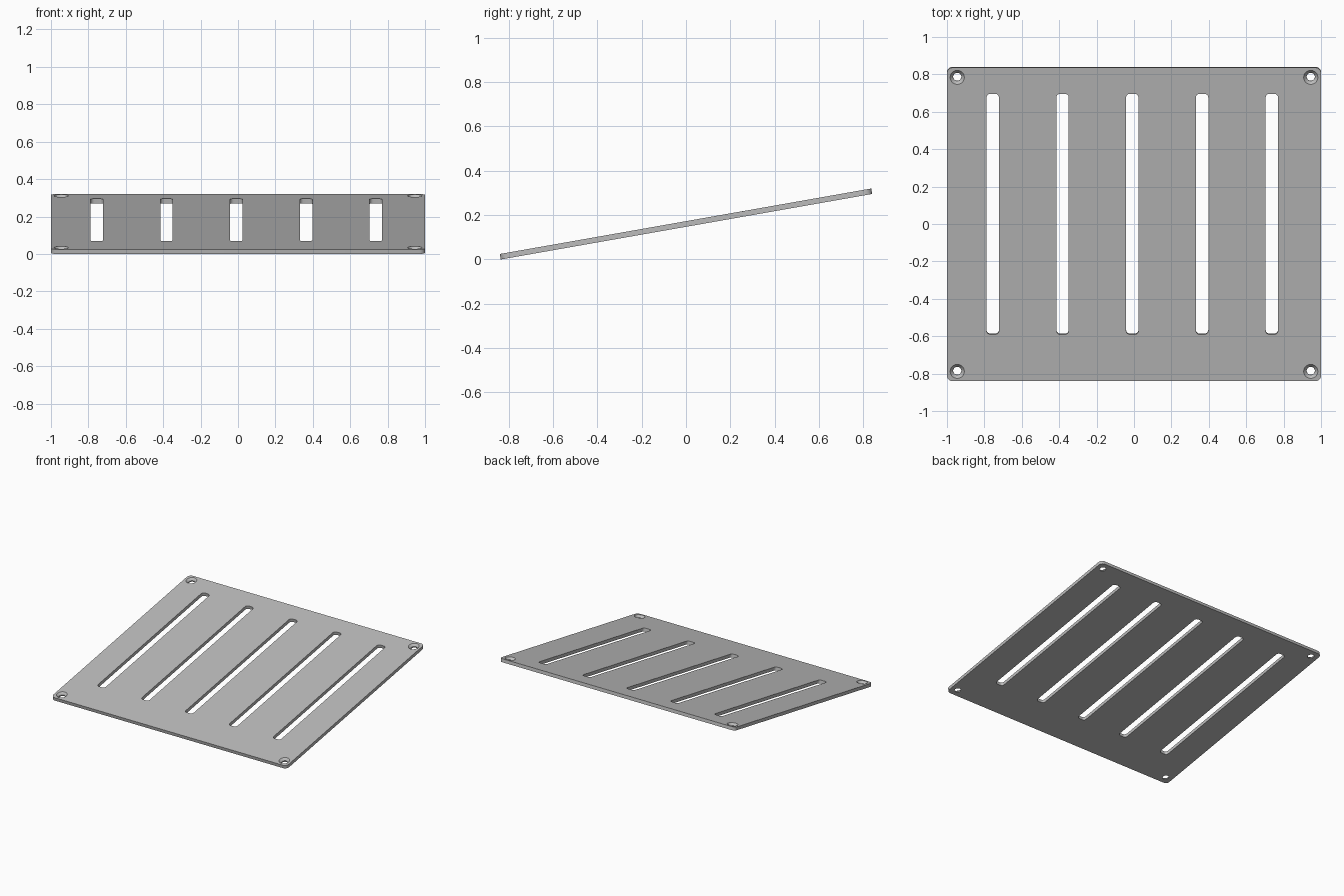
import bpy, bmesh, math
from mathutils import Matrix

cube = bpy.data.objects.get("Cube")
if cube:
    bpy.data.objects.remove(cube, do_unlink=True)

WIDTH, LENGTH, THICK = 2.0, 1.702, 0.025
TILT = math.radians(10)


def loft(bm, rings):
    """Join rings of points into a closed solid with flat caps."""
    loops = [[bm.verts.new(p) for p in ring] for ring in rings]
    for low, high in zip(loops, loops[1:]):
        for i in range(len(low)):
            j = (i + 1) % len(low)
            bm.faces.new((low[i], low[j], high[j], high[i]))
    bm.faces.new(loops[0][::-1])
    bm.faces.new(loops[-1])


def rounded_rect(cx, cy, w, l, r, z, steps=6):
    ring = []
    for k, (sx, sy) in enumerate([(1, 1), (-1, 1), (-1, -1), (1, -1)]):
        for s in range(steps + 1):
            a = (k + s / steps) * math.pi / 2
            ring.append((cx + sx * (w / 2 - r) + r * math.cos(a),
                         cy + sy * (l / 2 - r) + r * math.sin(a), z))
    return ring


def circle(cx, cy, r, z, n=32):
    return [(cx + r * math.cos(math.tau * i / n),
             cy + r * math.sin(math.tau * i / n), z) for i in range(n)]


def make_object(name, bm):
    bmesh.ops.recalc_face_normals(bm, faces=bm.faces)
    mesh = bpy.data.meshes.new(name)
    bm.to_mesh(mesh)
    bm.free()
    obj = bpy.data.objects.new(name, mesh)
    bpy.context.collection.objects.link(obj)
    return obj


# Plate with rounded corners
bm = bmesh.new()
loft(bm, [rounded_rect(0, 0, WIDTH, LENGTH, 0.03, z) for z in (-THICK / 2, THICK / 2)])
plate = make_object("slotted_plate", bm)

# Slot cutters, evenly spaced and nearer the back edge
bm = bmesh.new()
for i in range(5):
    x = -0.009 + (i - 2) * 0.373
    loft(bm, [rounded_rect(x, 0.056, 0.066, 1.306, 0.02, z) for z in (-0.1, 0.1)])

# Countersunk screw hole cutters in the corners
for sx in (-1, 1):
    for sy in (-1, 1):
        x, y, top = sx * 0.945, sy * 0.798, THICK / 2
        loft(bm, [circle(x, y, r, z) for r, z in
                  ((0.022, -0.1), (0.022, top - 0.016), (0.038, top), (0.038, 0.1))])
cutter = make_object("hole_cutter", bm)

# Cut the openings and discard the cutter
cut = plate.modifiers.new("openings", 'BOOLEAN')
cut.operation = 'DIFFERENCE'
cut.solver = 'EXACT'
cut.object = cutter
bpy.context.view_layer.objects.active = plate
plate.select_set(True)
cutter.select_set(False)
bpy.ops.object.modifier_apply(modifier=cut.name)
bpy.data.objects.remove(cutter, do_unlink=True)

# Tilt so the back edge is raised and the front edge rests on the ground
height = LENGTH * math.sin(TILT) + THICK * math.cos(TILT)
plate.data.transform(Matrix.Translation((0, 0, height / 2)) @ Matrix.Rotation(TILT, 4, 'X'))

# Grey metal
grey = bpy.data.materials.new("plain_grey")
grey.use_nodes = True
colour = (0.5, 0.5, 0.5, 1)
grey.diffuse_color = colour
grey.node_tree.nodes["Principled BSDF"].inputs["Base Color"].default_value = colour
plate.data.materials.clear()
plate.data.materials.append(grey)
bpy.ops.object.shade_smooth_by_angle(angle=math.radians(30))
